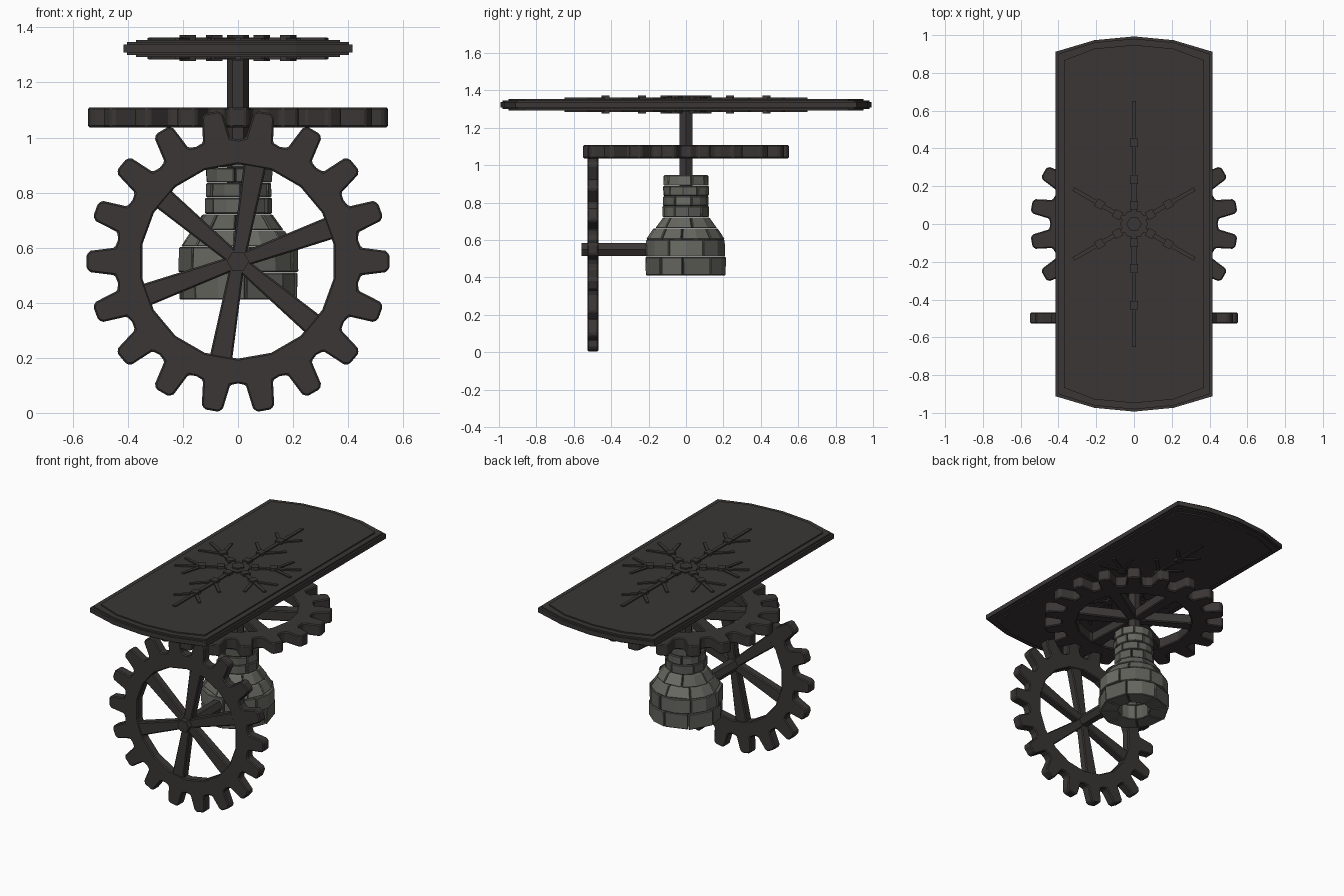
import bpy, bmesh, math, random
from math import sin, cos, pi, radians
from mathutils import Vector

if "Cube" in bpy.data.objects:
    bpy.data.objects.remove(bpy.data.objects["Cube"])

random.seed(4)


def material(name, colour):
    m = bpy.data.materials.new(name)
    m.diffuse_color = (*colour, 1)
    m.use_nodes = True
    m.node_tree.nodes["Principled BSDF"].inputs["Base Color"].default_value = m.diffuse_color
    return m


METAL = material("dark_iron", (0.042, 0.037, 0.036))
STONES = [material("stone_%d" % i, (v, v, v * 0.88)) for i, v in enumerate((0.11, 0.13, 0.15))]


def polar(r, deg):
    return (r * cos(radians(deg)), r * sin(radians(deg)))


def prism(bm, pts, z0, z1):
    lo = [bm.verts.new((x, y, z0)) for x, y in pts]
    hi = [bm.verts.new((x, y, z1)) for x, y in pts]
    bm.faces.new(lo[::-1])
    bm.faces.new(hi)
    n = len(pts)
    for i in range(n):
        j = (i + 1) % n
        bm.faces.new((lo[i], lo[j], hi[j], hi[i]))


def bar(bm, a, b, wa, wb, z0, z1):
    a, b = Vector(a), Vector(b)
    d = (b - a).normalized()
    n = Vector((-d.y, d.x))
    prism(bm, [a - n * wa, b - n * wb, b + n * wb, a + n * wa], z0, z1)


def finish(bm, name, mats=(METAL,), bevel=0):
    bmesh.ops.recalc_face_normals(bm, faces=bm.faces)
    me = bpy.data.meshes.new(name)
    bm.to_mesh(me)
    bm.free()
    for m in mats:
        me.materials.append(m)
    ob = bpy.data.objects.new(name, me)
    bpy.context.collection.objects.link(ob)
    if bevel:
        mod = ob.modifiers.new("bevel", 'BEVEL')
        mod.width = bevel
        mod.segments = 1
        mod.limit_method = 'ANGLE'
        mod.angle_limit = radians(40)
    return ob


def gear(name, half):
    # toothed rim, one n-gon sector per tooth, then extruded
    bm = bmesh.new()
    for k in range(18):
        t = k * 20
        u = Vector(polar(1, t))
        v = Vector((-u.y, u.x))
        tooth = [(0.447, -0.05), (0.535, -0.039), (0.55, -0.026),
                 (0.55, 0.026), (0.535, 0.039), (0.447, 0.05)]
        pts = [polar(0.353, t - 10), polar(0.443, t - 10)]
        pts += [tuple(u * a + v * b) for a, b in tooth]
        pts += [polar(0.443, t + 10), polar(0.353, t + 10)]
        bm.faces.new([bm.verts.new((x, y, -half)) for x, y in pts])
    bmesh.ops.remove_doubles(bm, verts=bm.verts, dist=0.0005)
    bottom = bm.faces[:]
    ret = bmesh.ops.extrude_face_region(bm, geom=bottom, use_keep_orig=True)
    bmesh.ops.translate(bm, vec=(0, 0, 2 * half),
                        verts=[g for g in ret['geom'] if isinstance(g, bmesh.types.BMVert)])
    # six tapered spokes
    for k in range(6):
        a = 20 + 60 * k
        bar(bm, (0, 0), polar(0.375, a), 0.025, 0.042, -half + 0.003, half - 0.003)
    return finish(bm, name, bevel=0.006)


def hex_rod(name, z0, z1):
    bm = bmesh.new()
    prism(bm, [polar(0.04, 60 * i) for i in range(6)], z0, z1)
    return finish(bm, name)


# gears
flat_gear = gear("horizontal_gear", 0.036)
flat_gear.location = (0, 0, 1.073)
flat_gear.rotation_euler.z = radians(10)
wheel = gear("vertical_gear", 0.029)
wheel.location = (0, -0.498, 0.55)
wheel.rotation_euler.x = pi / 2

# shafts
hex_rod("vertical_shaft", 0.80, 1.372)
axle = hex_rod("horizontal_axle", 0.12, 0.56)
axle.location = (0, 0, 0.55)
axle.rotation_euler.x = pi / 2

# stepped platform with bowed ends
bm = bmesh.new()
for inset, z0, z1 in ((0, 1.308, 1.337), (0.012, 1.300, 1.347), (0.045, 1.292, 1.355)):
    w = 0.415 - inset
    end = [(w, 0.912 - inset), (0.21, 0.973 - inset), (0, 0.993 - inset),
           (-0.21, 0.973 - inset), (-w, 0.912 - inset)]
    prism(bm, end + [(-x, -y) for x, y in end], z0, z1)
finish(bm, "platform")

# snowflake relief, showing on both faces of the platform
bm = bmesh.new()
LO, HI = 1.284, 1.363
prism(bm, [polar(0.075, 60 * i) for i in range(6)], LO, HI)
for k in range(6):
    a = 30 + 60 * k
    along_y = a in (90, 270)
    bar(bm, (0, 0), polar(0.65 if along_y else 0.37, a), 0.013, 0.010, LO, HI)
    nodes = [(0.235, 0.15), (0.43, 0.13)] if along_y else [(0.21, 0.15)]
    for r, length in nodes:
        base = Vector(polar(r, a))
        for s in (-1, 1):
            bar(bm, base, base + Vector(polar(length, a + s * 45)), 0.011, 0.009,
                LO + 0.001, HI - 0.001)
    for r in [0.1] + [n[0] for n in nodes]:
        bar(bm, polar(r - 0.022, a), polar(r + 0.022, a), 0.022, 0.022, LO - 0.006, HI + 0.009)
finish(bm, "snowflake_relief")


# stone pillar: rows of irregular wedge blocks
def block(bm, a0, a1, z0, z1, r0, r1, i0, i1, mat):
    n = max(1, round((a1 - a0) / 30))
    rings = []
    for k in range(n + 1):
        a = a0 + (a1 - a0) * k / n
        rings.append([bm.verts.new((*polar(r, a), z)) for r, z in
                      ((i0, z0), (r0, z0), (r1, z1), (i1, z1))])
    faces = [bm.faces.new(rings[0]), bm.faces.new(rings[-1][::-1])]
    for p, q in zip(rings, rings[1:]):
        for i in range(4):
            j = (i + 1) % 4
            faces.append(bm.faces.new((p[i], p[j], q[j], q[i])))
    for f in faces:
        f.material_index = mat


ROWS = [  # z0, z1, outer radius low/high, inner radius low/high, block count
    (0.410, 0.510, 0.212, 0.214, 0.10, 0.10, 8),
    (0.510, 0.603, 0.214, 0.212, 0.10, 0.10, 7),
    (0.603, 0.663, 0.208, 0.170, 0.10, 0.08, 8),
    (0.663, 0.722, 0.168, 0.126, 0.08, 0.05, 7),
    (0.722, 0.782, 0.122, 0.123, 0.05, 0.04, 6),
    (0.782, 0.836, 0.123, 0.122, 0.04, 0.04, 7),
    (0.836, 0.890, 0.122, 0.124, 0.04, 0.04, 6),
    (0.890, 0.948, 0.124, 0.122, 0.04, 0.035, 7)]
bm = bmesh.new()
for row, (z0, z1, r0, r1, i0, i1, n) in enumerate(ROWS):
    step = 360 / n
    cuts = [row * 23 + step * k + random.uniform(-0.2, 0.2) * step for k in range(n)]
    cuts.append(cuts[0] + 360)
    for a0, a1 in zip(cuts, cuts[1:]):
        j = random.uniform(-0.006, 0.007)
        gap = 0.12 / r0
        block(bm, a0 + gap, a1 - gap, z0 + 0.001, z1 - 0.001, r0 + j, r1 + j,
              i0, i1, random.randrange(3))
finish(bm, "stone_pillar", STONES, bevel=0.004)
